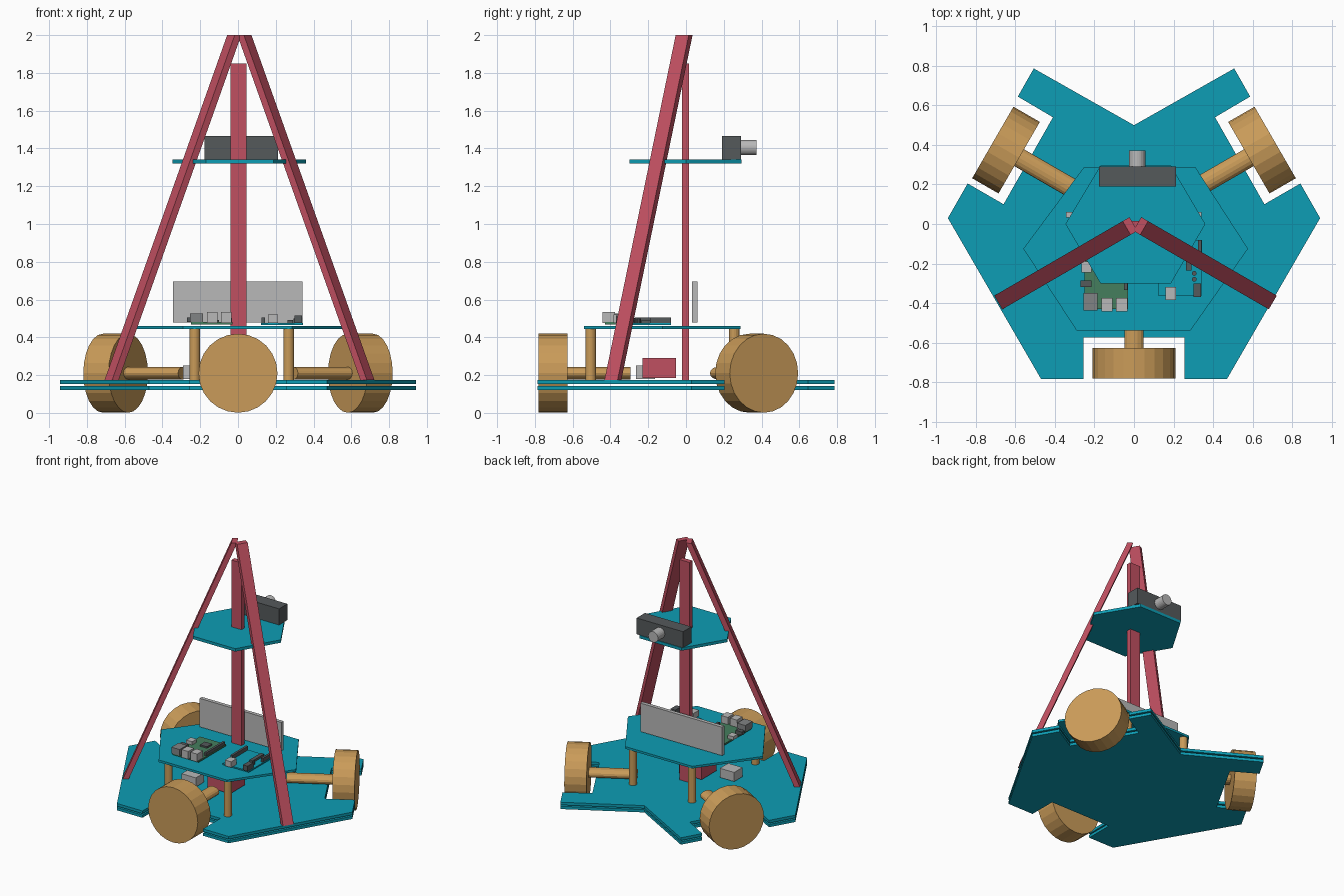
import bpy, bmesh, math
from mathutils import Matrix, Vector

cube = bpy.data.objects.get("Cube")
if cube:
    bpy.data.objects.remove(cube)


def material(name, rgb):
    m = bpy.data.materials.new(name)
    m.use_nodes = True
    m.diffuse_color = (*rgb, 1)
    bsdf = next(n for n in m.node_tree.nodes if n.type == 'BSDF_PRINCIPLED')
    bsdf.inputs["Base Color"].default_value = (*rgb, 1)
    return m


TEAL = material("teal", (0.004, 0.34, 0.46))
RED = material("red", (0.53, 0.08, 0.12))
BRASS = material("brass", (0.59, 0.33, 0.1))
DARK = material("dark grey", (0.09, 0.1, 0.105))
MID = material("mid grey", (0.22, 0.23, 0.235))
LIGHT = material("light grey", (0.48, 0.48, 0.48))
GREEN = material("board green", (0.06, 0.21, 0.11))


def finish(name, bm, mat):
    bmesh.ops.recalc_face_normals(bm, faces=bm.faces)
    me = bpy.data.meshes.new(name)
    bm.to_mesh(me)
    bm.free()
    me.materials.append(mat)
    ob = bpy.data.objects.new(name, me)
    bpy.context.collection.objects.link(ob)
    return ob


def prism(name, pts, z0, z1, mat):
    bm = bmesh.new()
    face = bm.faces.new([bm.verts.new((x, y, z0)) for x, y in pts])
    new = bmesh.ops.extrude_face_region(bm, geom=[face])["geom"]
    bmesh.ops.translate(bm, vec=(0, 0, z1 - z0),
                        verts=[v for v in new if isinstance(v, bmesh.types.BMVert)])
    return finish(name, bm, mat)


def box(name, x, y, z, mat):
    return prism(name, [(x[0], y[0]), (x[1], y[0]), (x[1], y[1]), (x[0], y[1])], *z, mat)


def rod(name, a, b, r, mat, sides=24, squash=1.0):
    """Cylinder from a to b; squash flattens a level rod in height."""
    a, b = Vector(a), Vector(b)
    bm = bmesh.new()
    bmesh.ops.create_cone(bm, cap_ends=True, segments=sides, radius1=r, radius2=r,
                          depth=(b - a).length)
    rot = (b - a).to_track_quat('Z', 'Y').to_matrix().to_4x4()
    bm.transform(rot)
    bm.transform(Matrix.Translation((a + b) / 2) @ Matrix.Diagonal((1, 1, squash, 1)))
    return finish(name, bm, mat)


# Twin base plates with three wheel cut-outs and a rear notch
half = [(0.255, -0.575), (0.255, -0.785), (0.47, -0.785), (0.942, 0.03), (0.842, 0.205),
        (0.66, 0.10), (0.41, 0.54), (0.588, 0.645), (0.507, 0.787)]
outline = half + [(0, 0.5)] + [(-x, y) for x, y in reversed(half)]
prism("base_plate_lower", outline, 0.122, 0.143, TEAL)
prism("base_plate_upper", outline, 0.153, 0.174, TEAL)

# Middle and top decks
prism("middle_deck", [(-0.56, -0.125), (-0.29, -0.54), (0.285, -0.54), (0.577, -0.125),
                      (0.31, 0.288), (-0.253, 0.288)], 0.443, 0.46, TEAL)
prism("top_deck", [(-0.347, 0), (-0.17, -0.3), (0.187, -0.3), (0.361, 0),
                   (0.187, 0.295), (-0.17, 0.295)], 1.32, 1.342, TEAL)

# Wheels with flattened axles
for label, angle, r in (("front", -90, 0.705), ("back_left", 30, 0.748),
                        ("back_right", 150, 0.748)):
    t = math.radians(angle)
    at = lambda d: (d * math.cos(t), d * math.sin(t), 0.21)
    rod(label + "_wheel", at(r - 0.077), at(r + 0.077), 0.209, BRASS)
    # The axle is scaled about its own centre height
    rod(label + "_axle", at(r - 0.41), at(r - 0.077), 0.049, BRASS, 16, 0.68)

# Standoffs under the middle deck
for i, (x, y) in enumerate([(-0.23, -0.505), (0.268, -0.505), (-0.23, 0.255), (0.268, 0.255)]):
    rod(f"standoff_{i + 1}", (x, y, 0.174), (x, y, 0.443), 0.028, BRASS, 16)

# Upright mast and two leaning legs, cut level at both ends
box("mast", (-0.04, 0.045), (-0.022, 0.015), (0.174, 1.85), RED)
for side, label in ((1, "left"), (-1, "right")):
    radial = Vector((side * 0.866, -0.5, 0)) * 0.02
    tangent = Vector((side * 0.5, 0.866, 0)) * 0.04
    bm = bmesh.new()
    rings = []
    for c in (Vector((0.008 + side * 0.677, -0.387, 0.174)),
              Vector((0.007 + side * 0.027, -0.01, 2))):
        rings.append([bm.verts.new(c + radial * a + tangent * b)
                      for a, b in ((1, 1), (1, -1), (-1, -1), (-1, 1))])
    for ring in rings:
        bm.faces.new(ring)
    for i in range(4):
        j = (i + 1) % 4
        bm.faces.new((rings[0][i], rings[0][j], rings[1][j], rings[1][i]))
    finish(label + "_leg", bm, RED)

# Camera on the top deck
box("camera_body", (-0.178, 0.213), (0.19, 0.29), (1.342, 1.465), DARK)
rod("camera_lens", (0.016, 0.29, 1.405), (0.016, 0.373, 1.405), 0.041, LIGHT)

# Screen panel
box("screen_panel", (-0.345, 0.342), (0.032, 0.06), (0.478, 0.695), LIGHT)

# Battery and small converter on the base
box("battery", (-0.095, 0.095), (-0.23, -0.052), (0.186, 0.29), RED)
box("converter", (-0.29, -0.17), (-0.265, -0.165), (0.18, 0.25), LIGHT)

# Main computer board
box("computer_board", (-0.25, -0.03), (-0.43, -0.1), (0.468, 0.48), GREEN)
box("network_socket", (-0.255, -0.185), (-0.437, -0.35), (0.48, 0.527), MID)
for i, x in enumerate((-0.165, -0.09)):
    box(f"data_socket_{i + 1}", (x, x + 0.056), (-0.443, -0.375), (0.475, 0.535), LIGHT)
box("audio_socket", (-0.27, -0.215), (-0.32, -0.287), (0.48, 0.505), DARK)
box("video_socket", (-0.265, -0.215), (-0.245, -0.19), (0.48, 0.505), LIGHT)
box("pin_header", (-0.05, -0.033), (-0.335, -0.11), (0.48, 0.503), DARK)
box("computer_chip", (-0.16, -0.1), (-0.23, -0.17), (0.48, 0.492), DARK)

# Motor controller board
box("controller_board", (0.122, 0.345), (-0.362, -0.08), (0.466, 0.476), TEAL)
box("controller_socket", (0.16, 0.212), (-0.385, -0.32), (0.476, 0.52), LIGHT)
box("power_socket", (0.3, 0.34), (-0.37, -0.3), (0.476, 0.515), DARK)
box("header_outer", (0.325, 0.342), (-0.19, -0.08), (0.476, 0.505), DARK)
box("header_inner", (0.125, 0.142), (-0.27, -0.08), (0.476, 0.505), DARK)
box("controller_chip", (0.262, 0.29), (-0.235, -0.1), (0.476, 0.492), DARK)
for i, y in enumerate((-0.28, -0.25)):
    rod(f"capacitor_{i + 1}", (0.305, y, 0.476), (0.305, y, 0.5), 0.012, DARK, 10)
